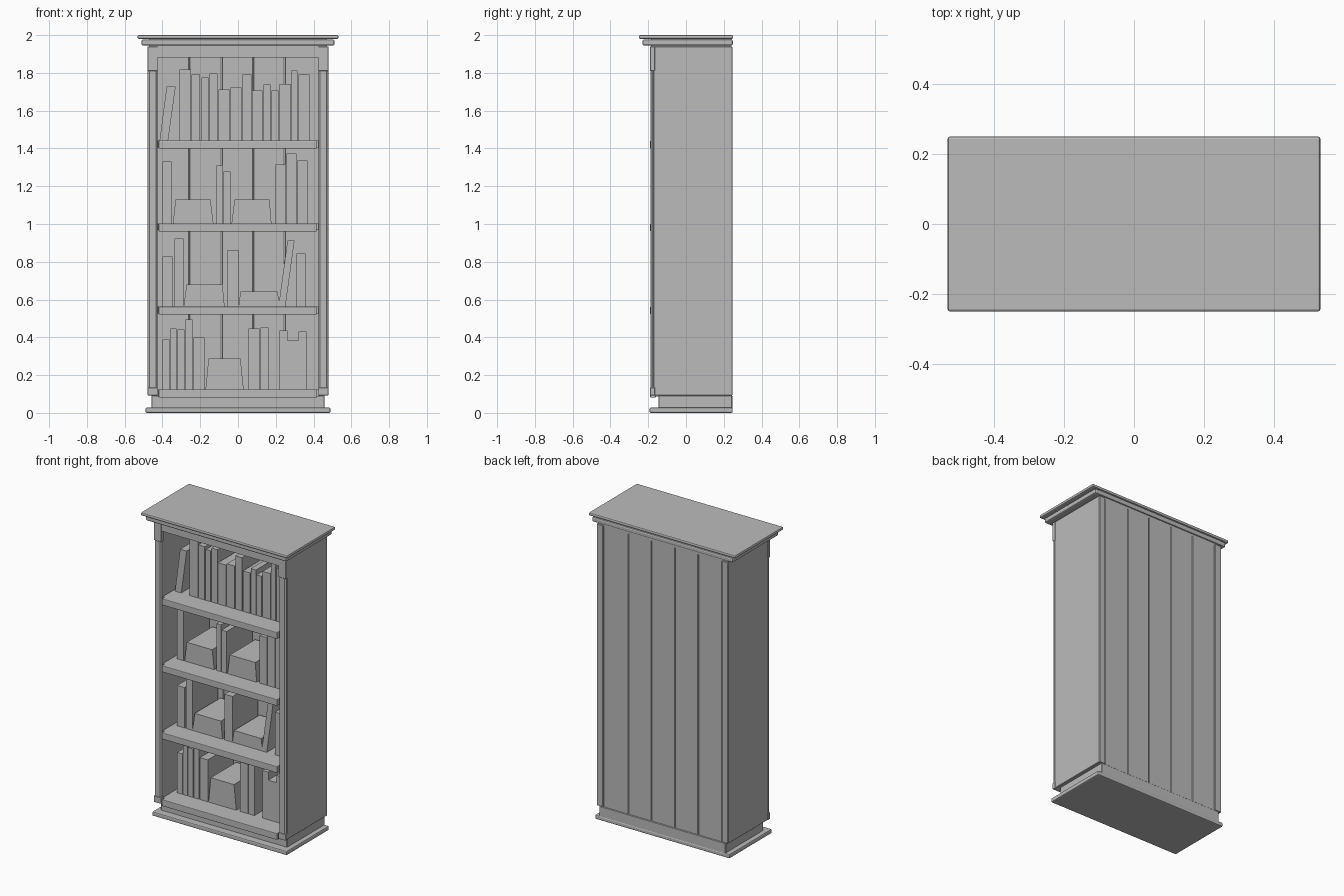
import bpy, bmesh

mat = bpy.data.materials.new("plain_grey")
mat.diffuse_color = (0.5, 0.5, 0.5, 1)


def block(name, x, y, z, top_x=None, bevel=0.0, segments=2, vertical_only=False):
    """Box from (min, max) ranges; top_x gives a different x range at the top."""
    bm = bmesh.new()
    bmesh.ops.create_cube(bm, size=1)
    tx = top_x or x
    for v in bm.verts:
        i, j, k = (int(c > 0) for c in v.co)
        v.co = ((tx if k else x)[i], y[j], z[k])
    if bevel:
        edges = [e for e in bm.edges if not vertical_only
                 or abs(e.verts[0].co.z - e.verts[1].co.z) > 0.01]
        bmesh.ops.bevel(bm, geom=edges, offset=bevel, segments=segments,
                        profile=0.5, affect='EDGES')
    bmesh.ops.recalc_face_normals(bm, faces=bm.faces)
    mesh = bpy.data.meshes.new(name)
    bm.to_mesh(mesh)
    bm.free()
    mesh.materials.append(mat)
    ob = bpy.data.objects.new(name, mesh)
    bpy.context.collection.objects.link(ob)
    return ob


# Base moulding and plinth
block("base_moulding", (-.489, .489), (-.193, .247), (0, .028), bevel=.007)
block("plinth", (-.458, .458), (-.145, .245), (.02, .093), bevel=.003, segments=1)

# Crown mouldings
block("crown_top", (-.532, .532), (-.25, .25), (1.98, 2.0), bevel=.007)
block("crown_lower", (-.511, .511), (-.23, .248), (1.945, 1.977), bevel=.009)
block("crown_core", (-.47, .47), (-.185, .24), (1.93, 1.985))

# Side panels and front pilasters with chamfered shafts
for s, side in ((-1, "left"), (1, "right")):
    def mx(a, b):
        return tuple(sorted((s * a, s * b)))
    block(side + "_side_panel", mx(.43, .477), (-.172, .246), (.093, 1.94), bevel=.003, segments=1)
    block(side + "_pilaster_foot", mx(.425, .479), (-.19, -.165), (.093, .135), bevel=.002, segments=1)
    block(side + "_pilaster_head", mx(.425, .479), (-.19, -.165), (1.81, 1.94), bevel=.002, segments=1)
    block(side + "_pilaster_shaft", mx(.426, .478), (-.189, -.165), (.135, 1.81),
          bevel=.009, segments=1, vertical_only=True)

# Top rail and back boards
block("top_rail", (-.43, .43), (-.187, -.165), (1.882, 1.937))
cuts = (-.43, -.257, -.087, .082, .248, .43)
for n in range(5):
    block(f"back_board_{n + 1}", (cuts[n] + .001, cuts[n + 1] - .001), (.218, .24),
          (.088, 1.937), bevel=.003, segments=1, vertical_only=True)

# Shelves, with a rounded lip on the front edge
levels = (1.442, 1.003, .563, .124)
for n, top in enumerate(levels):
    block(f"shelf_{n + 1}", (-.432, .432), (-.165, .222), (top - .036, top))
    block(f"shelf_lip_{n + 1}", (-.42, .416), (-.19, -.16), (top - .043, top), bevel=.004)

# Upright books on each shelf: x start, x end, height
books = (
    ((-.31, -.25, .376), (-.245, -.2, .349), (-.193, -.156, .333), (-.15, -.108, .354),
     (-.103, -.045, .27), (-.04, .018, .28), (.024, .071, .349), (.077, .13, .265),
     (.135, .172, .296), (.177, .214, .265), (.22, .278, .3), (.283, .315, .37),
     (.32, .378, .349)),
    ((-.4, -.352, .328), (-.114, -.082, .307), (-.077, -.04, .275), (.198, .251, .312),
     (.257, .31, .37), (.315, .368, .333)),
    ((-.4, -.347, .265), (-.336, -.288, .36), (-.056, .003, .3), (.31, .357, .28)),
    ((-.4, -.362, .265), (-.357, -.325, .323), (-.32, -.283, .317), (-.278, -.24, .37),
     (-.235, -.177, .275), (.056, .114, .323), (.119, .161, .328), (.22, .262, .312),
     (.262, .32, .26), (.32, .362, .307)),
)
for top, row in zip(levels, books):
    for x0, x1, h in row:
        block("book", (x0, x1), (-.06, .205), (top, top + h))

# Leaning books and tapered flat stacks: shelf, bottom x range, top x range, height
for name, n, low, high, h in (
        ("leaning_book", 0, (-.415, -.37), (-.378, -.33), .286),
        ("leaning_book", 2, (.214, .251), (.262, .299), .349),
        ("book_stack", 1, (-.345, -.13), (-.33, -.146), .127),
        ("book_stack", 1, (-.034, .177), (-.018, .167), .127),
        ("book_stack", 2, (-.288, -.071), (-.272, -.082), .116),
        ("book_stack", 2, (.003, .22), (.013, .21), .08),
        ("book_stack", 3, (-.172, .03), (-.156, .013), .164)):
    block(name, low, (-.06, .205), (levels[n], levels[n] + h), top_x=high)
